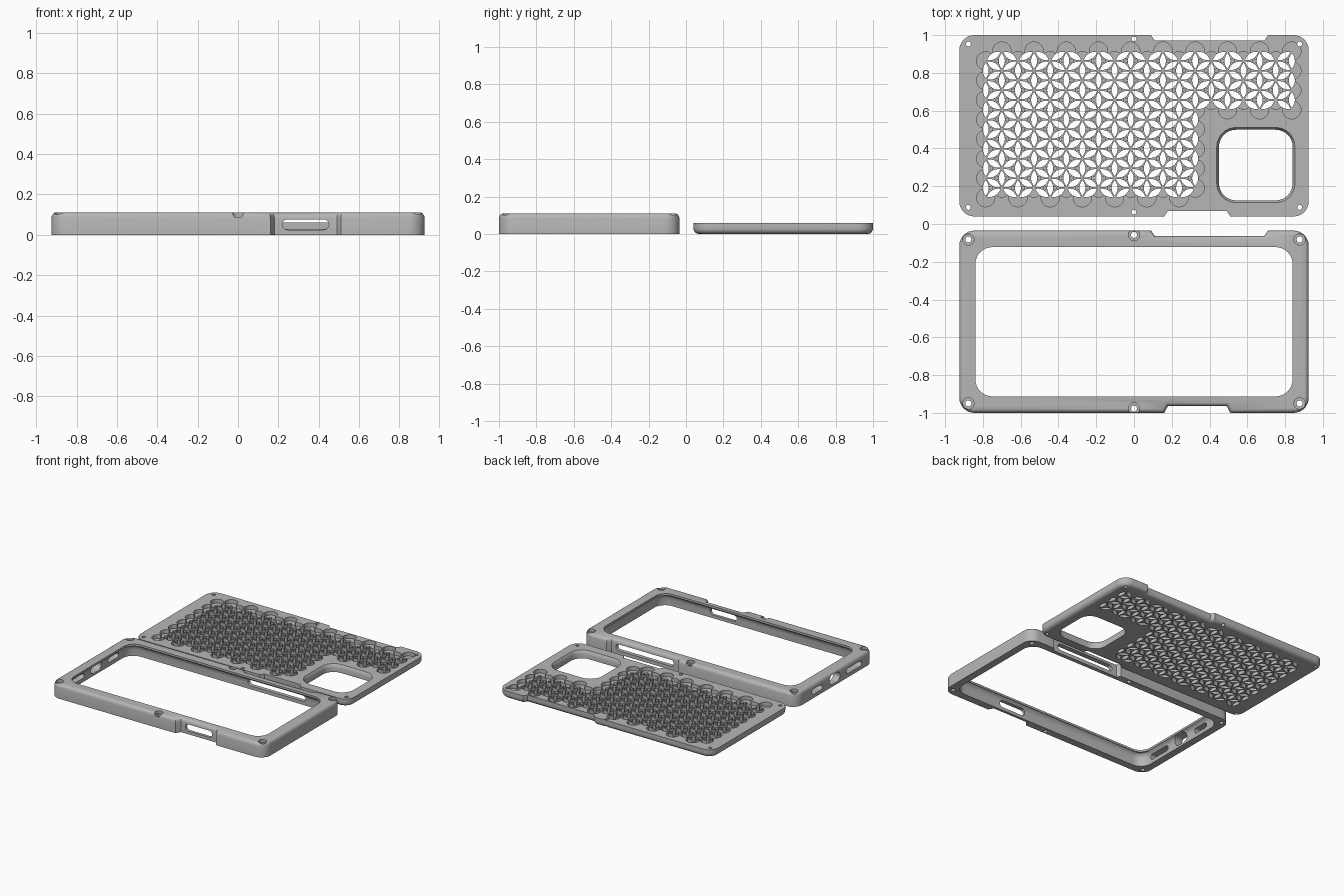
import bpy, bmesh, math
from mathutils import Vector

if "Cube" in bpy.data.objects:
    bpy.data.objects.remove(bpy.data.objects["Cube"])

grey = bpy.data.materials.new("grey_plastic")
grey.diffuse_color = (0.47, 0.47, 0.47, 1)
grey.use_nodes = True
grey.node_tree.nodes["Principled BSDF"].inputs["Base Color"].default_value = grey.diffuse_color


def arc(cx, cy, r, a0, a1, n=8):
    return [Vector((cx + r * math.cos(math.radians(a0 + (a1 - a0) * i / n)),
                    cy + r * math.sin(math.radians(a0 + (a1 - a0) * i / n)))) for i in range(n + 1)]


def outline(cx, cy, hx, hy, r, front=None, back=None):
    """Rounded rectangle, counter-clockwise, with optional grip notches (x0, x1, depth)."""
    x0, x1, y0, y1 = cx - hx, cx + hx, cy - hy, cy + hy
    pts = arc(x0 + r, y0 + r, r, 180, 270)
    if front:
        a, b, d = front
        pts += [Vector(p) for p in ((a, y0), (a + 0.02, y0 + d), (b - 0.02, y0 + d), (b, y0))]
    pts += arc(x1 - r, y0 + r, r, 270, 360) + arc(x1 - r, y1 - r, r, 0, 90)
    if back:
        a, b, d = back
        pts += [Vector(p) for p in ((b, y1), (b - 0.02, y1 - d), (a + 0.02, y1 - d), (a, y1))]
    return pts + arc(x0 + r, y1 - r, r, 90, 180)


def inset(pts, d):
    out = []
    for i, p in enumerate(pts):
        e1 = (p - pts[i - 1]).normalized()
        e2 = (pts[(i + 1) % len(pts)] - p).normalized()
        n1, n2 = Vector((-e1.y, e1.x)), Vector((-e2.y, e2.x))
        out.append(p + (n1 + n2) * (d / (1 + n1.dot(n2))))
    return out


def at(pts, z):
    return [(p.x, p.y, z) for p in pts]


def stepped(pts, profile):
    """Loops of one outline at several (inset, height) steps."""
    return [at(inset(pts, d), z) for d, z in profile]


def loft(name, solids):
    """One mesh made of closed solids, each a stack of matching loops."""
    bm = bmesh.new()
    for loops in solids:
        rings = [[bm.verts.new(p) for p in loop] for loop in loops]
        n = len(rings[0])
        for a, b in zip(rings, rings[1:]):
            for i in range(n):
                j = (i + 1) % n
                bm.faces.new((a[i], a[j], b[j], b[i]))
        bm.faces.new(rings[0][::-1])
        bm.faces.new(rings[-1])
    bmesh.ops.recalc_face_normals(bm, faces=bm.faces)
    me = bpy.data.meshes.new(name)
    bm.to_mesh(me)
    bm.free()
    me.materials.append(grey)
    ob = bpy.data.objects.new(name, me)
    bpy.context.collection.objects.link(ob)
    return ob


def cut(ob, solids):
    cutter = loft("cutter", solids)
    mod = ob.modifiers.new("cut", 'BOOLEAN')
    mod.operation, mod.solver, mod.object = 'DIFFERENCE', 'EXACT', cutter
    bpy.context.view_layer.objects.active = ob
    bpy.ops.object.modifier_apply(modifier=mod.name)
    bpy.data.objects.remove(cutter)


def prism(pts, z0, z1):
    return [at(pts, z0), at(pts, z1)]


def disc(x, y, r, n=20):
    return arc(x, y, r, 0, 360, n)[:-1]


def slot(axis, centre, width, height, z, depth0, depth1):
    """Stadium-shaped opening running through a wall along the given axis."""
    r = height / 2 - 0.0005
    loop = outline(centre, z, width / 2, height / 2, r)
    if axis == 'y':
        return [[(p.x, d, p.y) for p in loop] for d in (depth0, depth1)]
    return [[(d, p.x, p.y) for p in loop] for d in (depth0, depth1)]


def finish(ob):
    bpy.ops.object.select_all(action='DESELECT')
    ob.select_set(True)
    bpy.context.view_layer.objects.active = ob
    bpy.ops.object.shade_smooth_by_angle(angle=math.radians(30))


# ---- Bumper frame: rounded wall with a thin lip around the screen ----
CY = -0.5175
frame = loft("bumper_frame", [stepped(
    outline(0, CY, 0.925, 0.4825, 0.08, (0.16, 0.51, 0.037), (0.09, 0.71, 0.028)),
    [(0, 0), (0, 0.085), (0.003, 0.096), (0.009, 0.105), (0.018, 0.11)])])
# phone cavity, open at the bottom, with a curved upper edge
cut(frame, [stepped(outline(0, CY, 0.868, 0.425, 0.09),
                    [(0, -0.02), (0, 0.05), (0.004, 0.07), (0.013, 0.085), (0.026, 0.094)])])
# screen window
cut(frame, [prism(outline(0, CY, 0.84, 0.395, 0.09), 0.05, 0.2)])
# side button openings and end ports
cut(frame, [slot('y', 0.335, 0.23, 0.052, 0.051, -1.1, -0.85),
            slot('y', 0.40, 0.50, 0.05, 0.053, -0.2, 0.1),
            slot('x', -0.755, 0.19, 0.04, 0.05, -1.0, -0.8),
            slot('x', -0.515, 0.13, 0.075, 0.055, -1.0, -0.8),
            slot('x', -0.30, 0.13, 0.04, 0.05, -1.0, -0.8)])
# screw holes and counterbores
frame_screws = [(sx * 0.877, y) for sx in (-1, 1) for y in (-0.082, -0.95)] + [(0, -0.058), (0, -0.977)]
cut(frame, [prism(disc(x, y, 0.03), 0.088, 0.2) for x, y in frame_screws])
cut(frame, [prism(disc(x, y, 0.016), -0.1, 0.2) for x, y in frame_screws])
finish(frame)

# ---- Back plate: rounded underside, petal grille, camera opening ----
plate = loft("back_plate", [stepped(
    outline(0, 0.52, 0.925, 0.48, 0.08, (0.16, 0.51, 0.03), (0.09, 0.71, 0.028)),
    [(0.03, 0), (0.016, 0.003), (0.006, 0.012), (0.001, 0.022), (0, 0.032), (0, 0.06)])])
# staggered grid of shallow round pockets
STEP = 0.1035
cells = []
for k in range(20):
    for j in range(8):
        x, y = -0.785 + 0.0853 * k, 0.139 + STEP * (j + 0.5 * (k % 2))
        if not (x > 0.38 and y < 0.56):
            cells.append(Vector((x, y)))
cut(plate, [prism(disc(c.x, c.y, 0.0485), 0.03, 0.2) for c in cells])


def petal(a, b, length=0.083, width=0.032, n=6):
    """Pointed lens lying between two neighbouring cells."""
    mid, u = (a + b) / 2, (b - a).normalized()
    v = Vector((-u.y, u.x))
    ts = [-1 + 2 * i / n for i in range(n + 1)]
    side = [mid + u * (t * length / 2) - v * ((1 - t * t) * width / 2) for t in ts]
    other = [mid + u * (t * length / 2) + v * ((1 - t * t) * width / 2) for t in ts[-2:0:-1]]
    return side + other


petals = [petal(a, b) for i, a in enumerate(cells) for b in cells[i + 1:] if (a - b).length < 0.11]
cut(plate, [prism(p, -0.1, 0.2) for p in petals])
# camera opening, flared at the top
cut(plate, [stepped(outline(0.645, 0.312, 0.195, 0.187, 0.09),
                    [(0, -0.02), (0, 0.035), (-0.004, 0.048), (-0.012, 0.06), (-0.012, 0.1)])])
# screw holes
plate_screws = [(sx * 0.877, y) for sx in (-1, 1) for y in (0.088, 0.953)] + [(0, 0.062), (0, 0.98)]
cut(plate, [prism(disc(x, y, 0.013), -0.1, 0.2) for x, y in plate_screws])
finish(plate)
